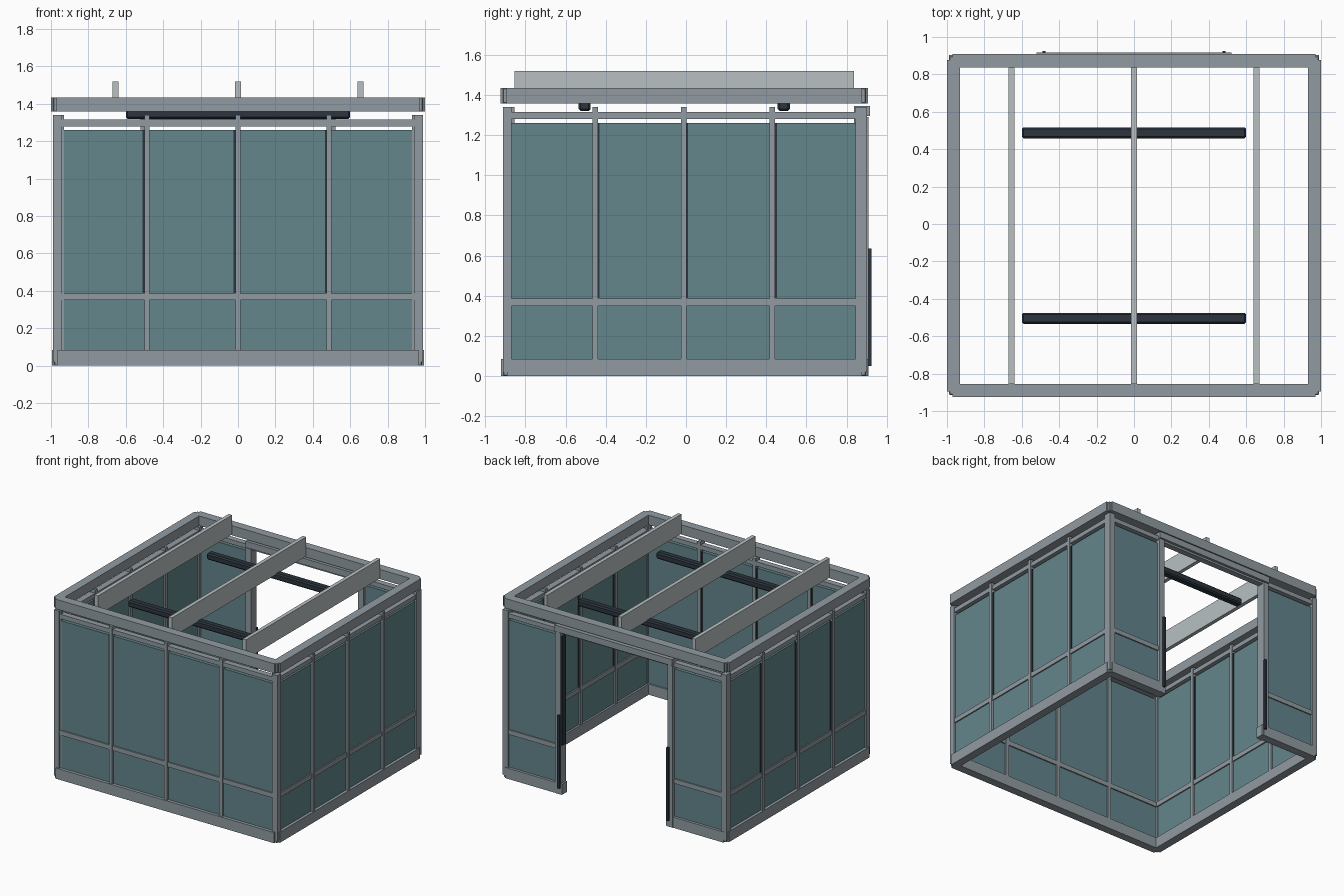
import bpy, bmesh

if "Cube" in bpy.data.objects:
    bpy.data.objects.remove(bpy.data.objects["Cube"])


def material(name, rgb):
    m = bpy.data.materials.new(name)
    m.diffuse_color = (*rgb, 1)
    m.use_nodes = True
    m.node_tree.nodes["Principled BSDF"].inputs["Base Color"].default_value = m.diffuse_color
    return m


STEEL = material("grey steel", (0.285, 0.33, 0.36))
PALE = material("pale grey", (0.48, 0.53, 0.54))
TEAL = material("teal panel", (0.125, 0.24, 0.265))
DARK = material("dark slate", (0.025, 0.036, 0.047))


def build(name, boxes, mat, bevel=0):
    """One object from a list of (x0, x1, y0, y1, z0, z1) boxes."""
    bm = bmesh.new()
    for x0, x1, y0, y1, z0, z1 in boxes:
        x0, x1 = sorted((x0, x1))
        y0, y1 = sorted((y0, y1))
        for v in bmesh.ops.create_cube(bm, size=1)["verts"]:
            v.co = (x0 if v.co.x < 0 else x1,
                    y0 if v.co.y < 0 else y1,
                    z0 if v.co.z < 0 else z1)
    me = bpy.data.meshes.new(name)
    bm.to_mesh(me)
    bm.free()
    me.materials.append(mat)
    ob = bpy.data.objects.new(name, me)
    bpy.context.collection.objects.link(ob)
    if bevel:
        b = ob.modifiers.new("bevel", "BEVEL")
        b.width, b.segments = bevel, 1
    return ob


# Wall frames of reference: u runs along the wall, d goes inward from its face
FRONT, BACK, SIDE = -0.915, 0.905, 0.99
PLACE = {
    "front": lambda u0, u1, d0, d1: (u0, u1, FRONT + d0, FRONT + d1),
    "back": lambda u0, u1, d0, d1: (u0, u1, BACK - d0, BACK - d1),
    "right": lambda u0, u1, d0, d1: (SIDE - d0, SIDE - d1, u0, u1),
    "left": lambda u0, u1, d0, d1: (-SIDE + d0, -SIDE + d1, u0, u1),
}


def wall(side, spans, mullions, ends, seal):
    """Rails, posts, panels and seals; spans are the walled stretches."""
    at = PLACE[side]

    def b(u0, u1, d0, d1, z0, z1):
        return (*at(u0, u1, d0, d1), z0, z1)

    rails, panels = [], []
    for u0, u1 in spans:
        rails.append(b(u0, u1, 0.008, 0.055, 0.35, 0.387))
        panels.append(b(u0, u1, 0.018, 0.045, 0.08, 0.355))
        panels.append(b(u0, u1, 0.018, 0.045, 0.38, 1.26))
    lo, hi = spans[0][0], spans[-1][1]
    rails.append(b(lo, hi, 0.008, 0.055, 1.28, 1.315))
    posts = [b(u - 0.014, u + 0.014, 0.002, 0.058, 0.08, 1.34) for u in mullions]
    posts += [b(u - 0.011, u + 0.011, 0.002, 0.06, 0.08, 1.34) for u in ends]
    build(side + "_wall_rails", rails, STEEL)
    build(side + "_wall_posts", posts, STEEL)
    build(side + "_wall_panels", panels, TEAL)
    build(side + "_wall_seals",
          [b(u + seal * 0.014, u + seal * 0.023, 0.012, 0.052, 0.387, 1.26)
           for u in mullions], DARK)


wall("front", [(-0.95, 0.95)], (-0.487, 0, 0.487), (-0.952, 0.952), -1)
wall("back", [(-0.95, -0.487), (0.487, 0.95)], (-0.487, 0.487), (-0.952, 0.952), -1)
for s in ("left", "right"):
    wall(s, [(-0.885, 0.86)], (-0.453, -0.012, 0.43), (-0.89, 0.855), 1)

# Square corner posts
build("corner_posts",
      [(s * 0.945, s * 0.988, y, y + 0.043, 0.02, 1.34)
       for s in (-1, 1) for y in (-0.912, 0.86)], STEEL)


# Base and roof rings: side bars, end bars and slightly inset corner blocks
def ring(name, x, y0, y1, w, z0, z1, door=None):
    bars = [(s * (x - w), s * x, y0 + 0.03, y1 - 0.03, z0, z1) for s in (-1, 1)]
    xe = x - 0.03
    bars.append((-xe, xe, y0, y0 + w, z0, z1))
    if door:
        bars += [(s * door, s * xe, y1 - w, y1, z0, z1) for s in (-1, 1)]
    else:
        bars.append((-xe, xe, y1 - w, y1, z0, z1))
    build(name, bars, STEEL)
    build(name + "_corners",
          [(s * (x - w), s * (x - 0.012), ya, yb, z0, z1) for s in (-1, 1)
           for ya, yb in ((y0 + 0.012, y0 + w), (y1 - w, y1 - 0.012))],
          STEEL, 0.004)


ring("base_ring", 0.995, -0.922, 0.908, 0.065, 0, 0.085, door=0.46)
ring("roof_ring", 1.0, -0.925, 0.908, 0.07, 1.358, 1.435)

# Doorway: jambs, header and the long pull bars
build("door_jambs", [(s * 0.473, s * 0.52, 0.838, 0.91, 0, 1.29)
                     for s in (-1, 1)], STEEL)
build("door_header", [(-0.52, 0.52, 0.836, 0.917, 1.295, 1.345)], STEEL)
build("door_pull_bars", [(s * 0.472, s * 0.49, 0.905, 0.925, 0.05, 0.635)
                         for s in (-1, 1)], DARK)

# Roof joists and the dark tubes slung below them
build("roof_joists", [(x - 0.015, x + 0.015, -0.855, 0.838, 1.365, 1.52)
                      for x in (-0.655, 0, 0.655)], PALE)
build("ceiling_tubes", [(-0.6, 0.6, y - 0.03, y + 0.03, 1.32, 1.372)
                        for y in (-0.505, 0.487)], DARK, 0.01)
